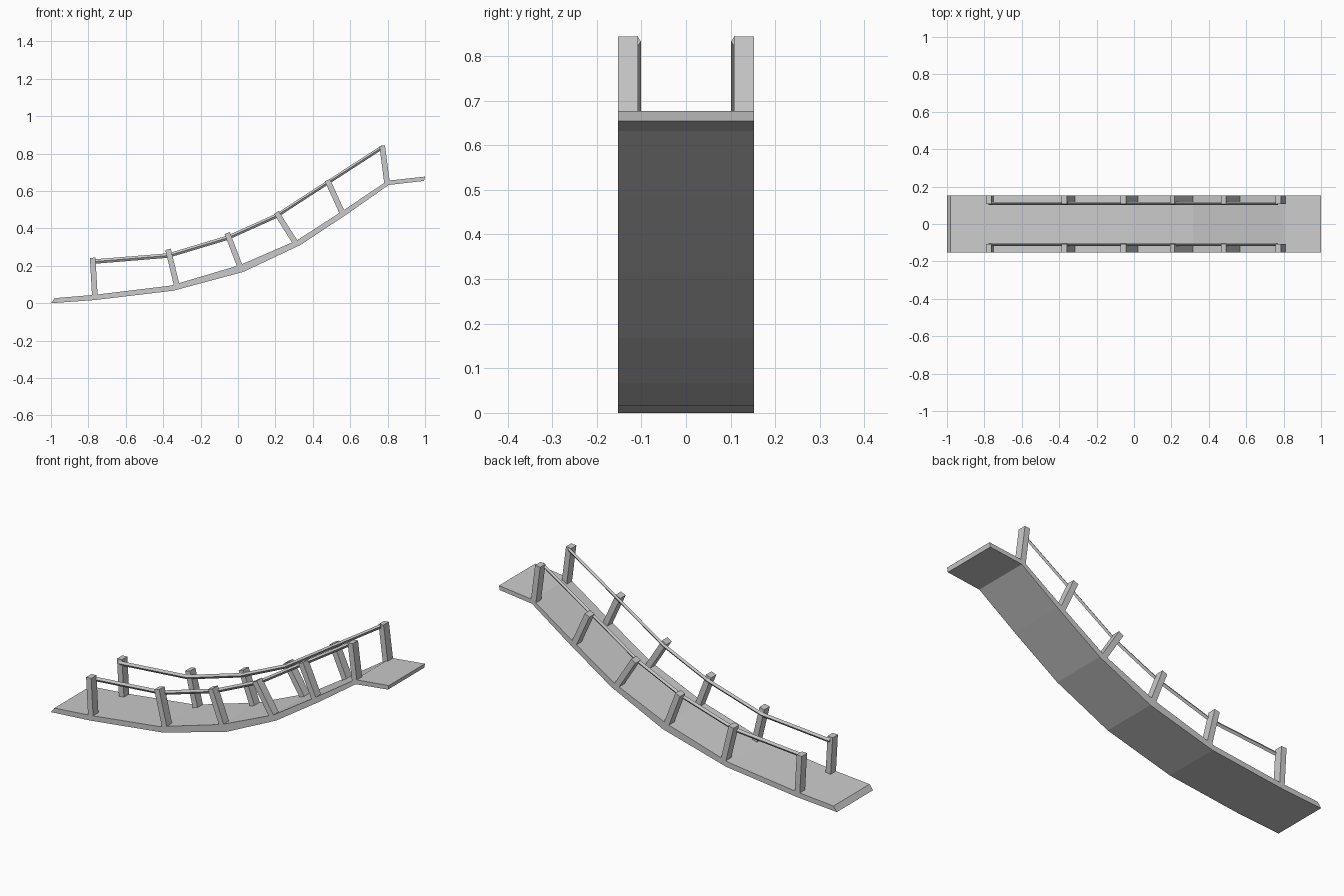
import bpy, bmesh
from mathutils import Vector

if "Cube" in bpy.data.objects:
    bpy.data.objects.remove(bpy.data.objects["Cube"])

HALF = 0.153  # half width of the walkway


def make(name, verts, faces):
    mesh = bpy.data.meshes.new(name)
    mesh.from_pydata(verts, [], faces)
    bm = bmesh.new()
    bm.from_mesh(mesh)
    bmesh.ops.recalc_face_normals(bm, faces=bm.faces)
    bm.to_mesh(mesh)
    bm.free()
    obj = bpy.data.objects.new(name, mesh)
    bpy.context.collection.objects.link(obj)
    return obj


def extrude_xz(name, outline, y0, y1):
    # side-view outline swept across y
    n = len(outline)
    verts = [(x, y, z) for y in (y0, y1) for x, z in outline]
    faces = [tuple(range(n)), tuple(range(n, 2 * n))]
    faces += [(i, (i + 1) % n, n + (i + 1) % n, n + i) for i in range(n)]
    return make(name, verts, faces)


def sweep(name, path, section):
    # rail section (y, z offsets) carried along an x-z path
    n = len(section)
    verts = [(x, y, z + dz) for x, z in path for y, dz in section]
    faces = [tuple(range(n)), tuple(range(len(verts) - n, len(verts)))]
    for k in range(len(path) - 1):
        a, b = k * n, (k + 1) * n
        faces += [(a + i, a + (i + 1) % n, b + (i + 1) % n, b + i) for i in range(n)]
    return make(name, verts, faces)


# sagging deck: quad strips between top and bottom lines
top = [(-0.98, 0.027), (-0.765, 0.045), (-0.36, 0.094), (0.01, 0.204),
       (0.315, 0.336), (0.572, 0.502), (0.80, 0.655), (1.0, 0.677)]
bottom = [(-1.0, 0.0), (-0.765, 0.017), (-0.345, 0.067), (0.03, 0.168),
          (0.335, 0.312), (0.59, 0.481), (0.805, 0.632), (0.995, 0.654)]
verts, faces = [], []
for (tx, tz), (bx, bz) in zip(top, bottom):
    verts += [(tx, -HALF, tz), (tx, HALF, tz), (bx, HALF, bz), (bx, -HALF, bz)]
for k in range(len(top) - 1):
    a, b = 4 * k, 4 * k + 4
    faces += [(a + i, a + (i + 1) % 4, b + (i + 1) % 4, b + i) for i in range(4)]
faces += [(0, 1, 2, 3), tuple(range(len(verts) - 4, len(verts)))]
make("deck", verts, faces)

# leaning posts (base, tip) and rail path
posts = [((-0.765, 0.032), (-0.777, 0.243)), ((-0.325, 0.085), (-0.374, 0.288)),
         ((0.012, 0.193), (-0.058, 0.375)), ((0.308, 0.322), (0.205, 0.485)),
         ((0.558, 0.482), (0.478, 0.658)), ((0.797, 0.642), (0.771, 0.842))]
rail = [(-0.777, 0.222), (-0.372, 0.255), (-0.055, 0.350),
        (0.205, 0.467), (0.482, 0.647), (0.770, 0.833)]

for side, s in (("front", -1), ("back", 1)):
    for i, (base, tip) in enumerate(posts):
        b, t = Vector(base), Vector(tip)
        d = (t - b).normalized()
        w = Vector((d.y, -d.x)) * 0.015
        extrude_xz(f"{side}_post_{i + 1}", [b - w, b + w, t + w, t - w],
                   s * 0.108, s * HALF)
    # slim diamond-section handrail on the inner face of the posts
    sweep(f"{side}_handrail", rail,
          [(s * 0.101, 0), (s * 0.109, 0.012), (s * 0.117, 0), (s * 0.109, -0.012)])
